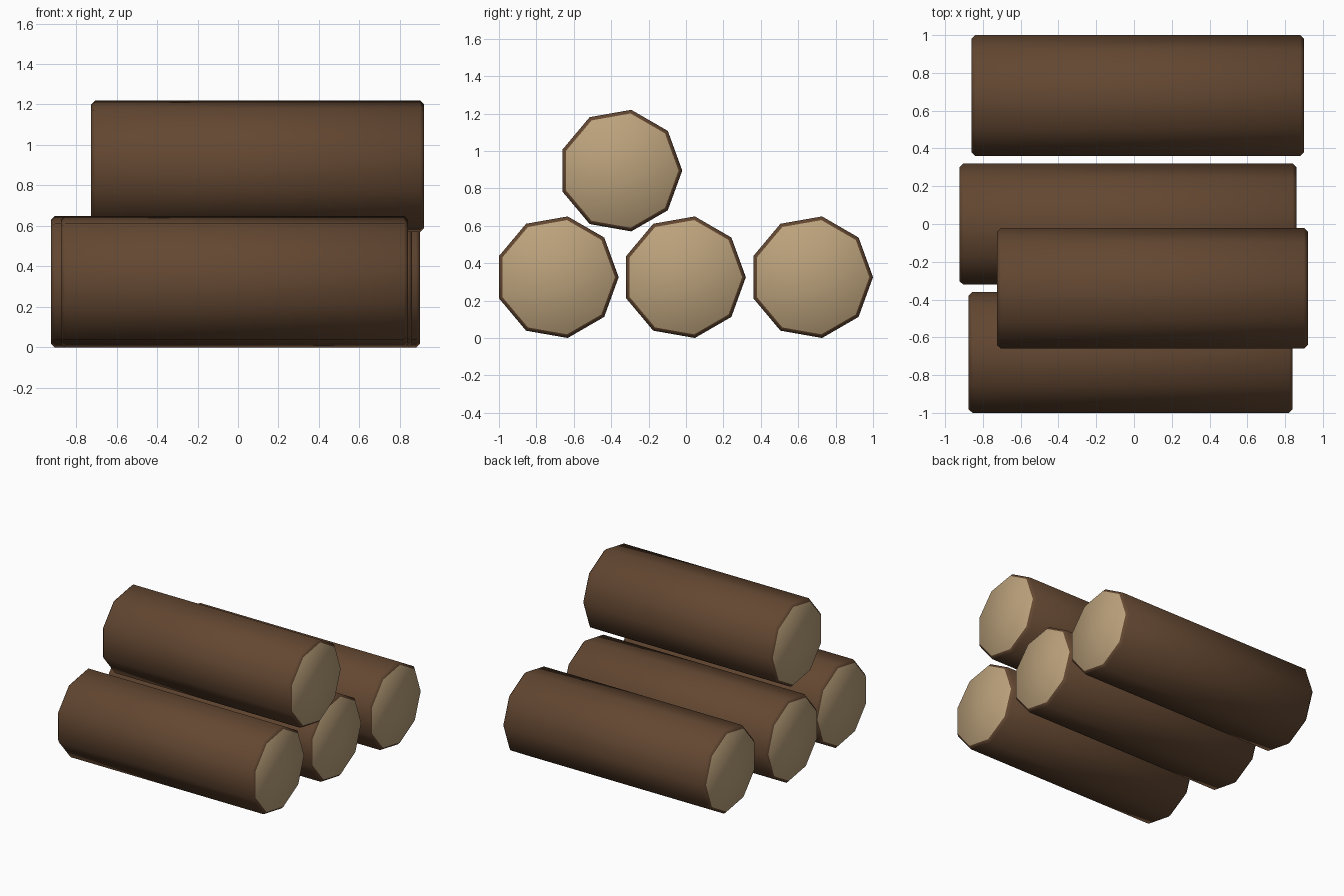
import bpy, bmesh, math

if "Cube" in bpy.data.objects:
    bpy.data.objects.remove(bpy.data.objects["Cube"])

SIDES, RADIUS, CHAMFER = 9, 0.33, 0.02


def material(name, color):
    m = bpy.data.materials.new(name)
    m.diffuse_color = (*color, 1)
    m.use_nodes = True
    m.node_tree.nodes["Principled BSDF"].inputs["Base Color"].default_value = m.diffuse_color
    return m


bark = material("bark_brown", (0.125, 0.063, 0.031))
wood = material("cut_wood_tan", (0.50, 0.36, 0.20))


def log(name, x0, x1, y, z):
    """Nine-sided log along x with chamfered bark rims and pale cut ends."""
    bm = bmesh.new()
    rings = []
    for x, r in ((x0, RADIUS - CHAMFER), (x0 + CHAMFER, RADIUS),
                 (x1 - CHAMFER, RADIUS), (x1, RADIUS - CHAMFER)):
        angles = [2 * math.pi * i / SIDES for i in range(SIDES)]
        rings.append([bm.verts.new((x, y + r * math.cos(a), z + r * math.sin(a)))
                      for a in angles])
    # bark and rims
    for a, b in zip(rings, rings[1:]):
        for i in range(SIDES):
            j = (i + 1) % SIDES
            bm.faces.new((a[i], a[j], b[j], b[i]))
    # cut ends
    for ring in (rings[0], rings[-1]):
        bm.faces.new(ring).material_index = 1
    bmesh.ops.recalc_face_normals(bm, faces=bm.faces)
    for f in bm.faces:
        f.smooth = True
    mesh = bpy.data.meshes.new(name)
    bm.to_mesh(mesh)
    bm.free()
    mesh.materials.append(bark)
    mesh.materials.append(wood)
    bpy.context.collection.objects.link(bpy.data.objects.new(name, mesh))


# three logs on the ground, one resting on top
log("front_log", -0.875, 0.84, -0.69, 0.325)
log("middle_log", -0.925, 0.86, -0.01, 0.325)
log("back_log", -0.86, 0.90, 0.67, 0.325)
log("top_log", -0.725, 0.92, -0.35, 0.895)
